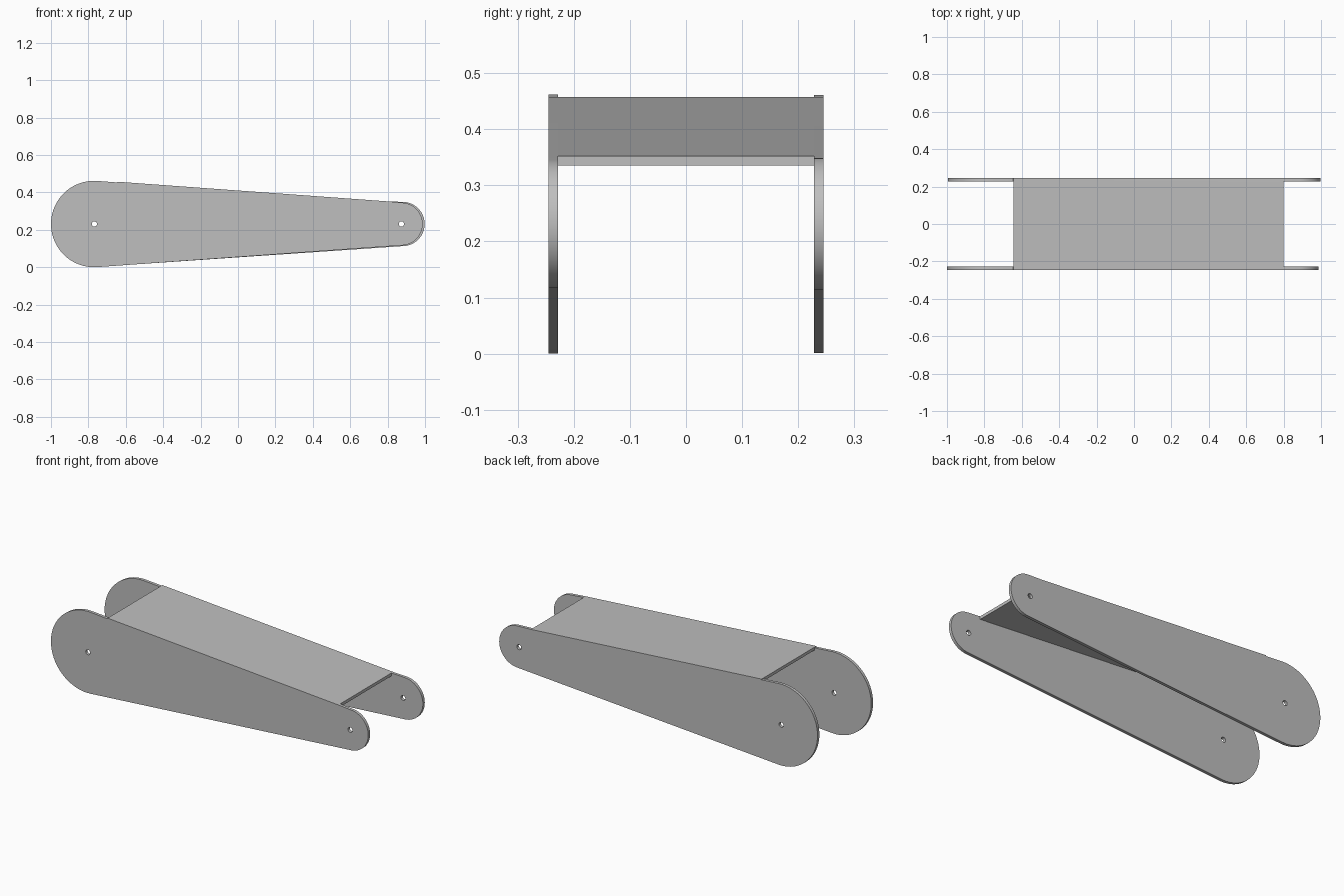
import bpy, bmesh
from math import cos, sin, pi, asin
from mathutils import Vector

cube = bpy.data.objects.get("Cube")
if cube:
    bpy.data.objects.remove(cube, do_unlink=True)

grey = bpy.data.materials.new("light_grey")
grey.use_nodes = True
colour = (0.52, 0.52, 0.52, 1)
grey.diffuse_color = colour
grey.node_tree.nodes["Principled BSDF"].inputs["Base Color"].default_value = colour

OUTER, INNER = 0.245, 0.228        # half widths of the channel
MID = 0.231                        # height of the hole axis
COVER_A, COVER_B = (-0.645, 0.457), (0.80, 0.352)


def arc(cx, r, start, end, n):
    return [(cx + r * cos(start + (end - start) * i / n),
             MID + r * sin(start + (end - start) * i / n)) for i in range(n + 1)]


def extruded(name, loops, y0, y1):
    """Fill closed XZ loops (the first is the outline, the rest holes) and extrude along y."""
    bm = bmesh.new()
    for loop in loops:
        vs = [bm.verts.new((x, y0, z)) for x, z in loop]
        for a, b in zip(vs, vs[1:] + vs[:1]):
            bm.edges.new((a, b))
    bmesh.ops.triangle_fill(bm, edges=bm.edges[:], use_beauty=True)
    ext = bmesh.ops.extrude_face_region(bm, geom=bm.faces[:], use_keep_orig=True)
    moved = [v for v in ext["geom"] if isinstance(v, bmesh.types.BMVert)]
    bmesh.ops.translate(bm, verts=moved, vec=Vector((0, y1 - y0, 0)))
    bmesh.ops.recalc_face_normals(bm, faces=bm.faces[:])
    mesh = bpy.data.meshes.new(name)
    bm.to_mesh(mesh)
    bm.free()
    mesh.materials.append(grey)
    obj = bpy.data.objects.new(name, mesh)
    bpy.context.collection.objects.link(obj)
    bpy.ops.object.select_all(action='DESELECT')
    obj.select_set(True)
    bpy.context.view_layer.objects.active = obj
    bpy.ops.object.shade_smooth_by_angle(angle=pi / 6)
    return obj


def side_plate(name, big_x, big_r, small_x, small_r, y0, y1):
    # Two round ends joined by tangents, with the upper edge stepped up to the cover
    tilt = asin((big_r - small_r) / (small_x - big_x))
    a = pi / 2 - tilt
    big = arc(big_x, big_r, a, 2 * pi - a, 40)
    small = arc(small_x, small_r, -a, a, 32)
    step = [COVER_B, COVER_A, (COVER_A[0] - 0.001, COVER_A[1] - 0.004)]
    holes = [arc(x, 0.014, 0, 2 * pi * 19 / 20, 19) for x in (-0.768, 0.874)]
    extruded(name, [small + step + big] + holes, y0, y1)


# Side plates with pin holes
side_plate("front_side_plate", -0.769, 0.231, 0.873, 0.114, -OUTER, -INNER)
side_plate("back_side_plate", -0.765, 0.230, 0.880, 0.118, INNER, OUTER)

# Sloping cover joining the plates
T = 0.017
cover = [COVER_A, COVER_B, (COVER_B[0], COVER_B[1] - T), (COVER_A[0], COVER_A[1] - T)]
extruded("top_cover", [cover], -INNER, INNER)
